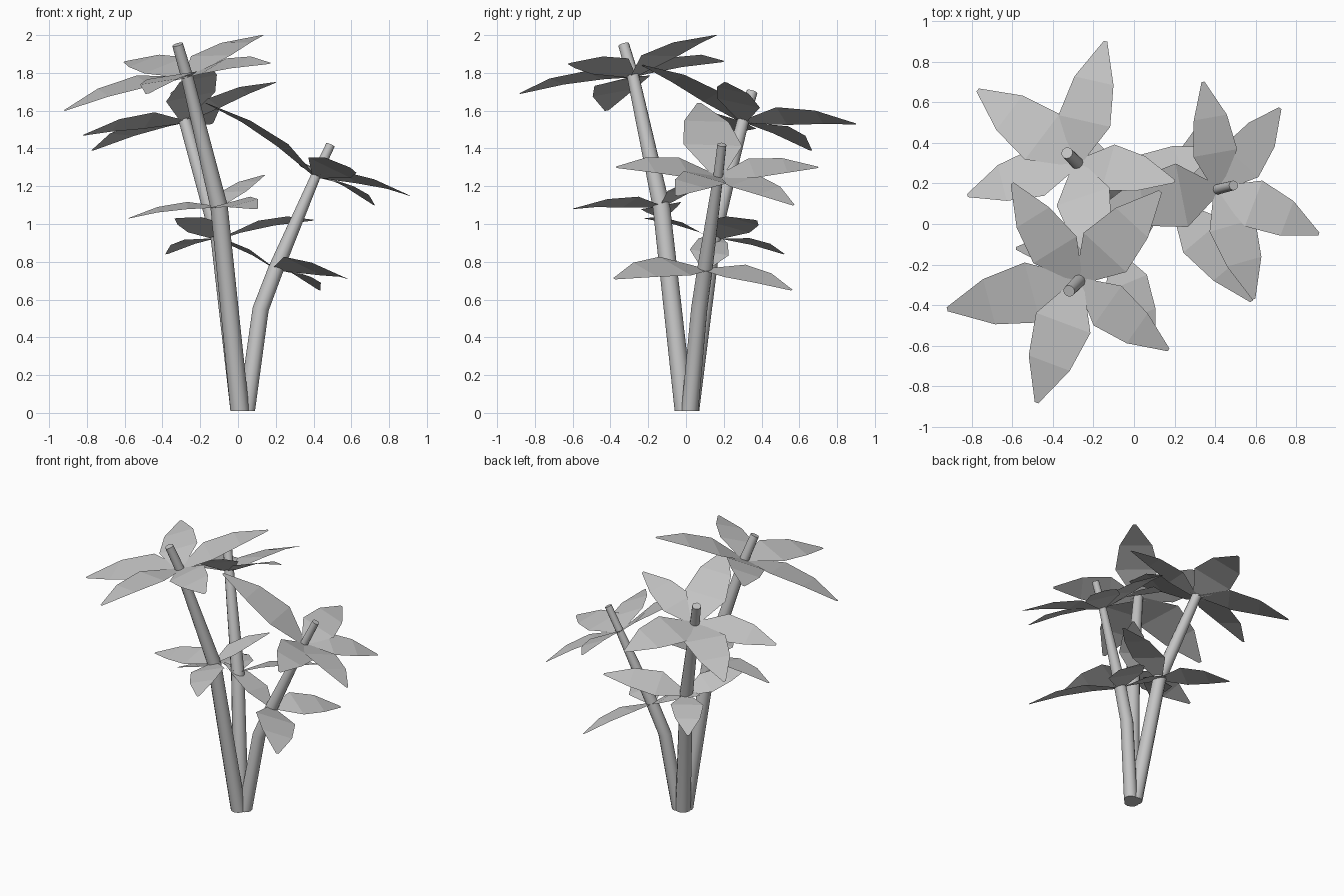
import bpy, bmesh, math
from mathutils import Vector

cube = bpy.data.objects.get("Cube")
if cube:
    bpy.data.objects.remove(cube, do_unlink=True)

grey = bpy.data.materials.new("plant_grey")
grey.use_nodes = True
colour = (0.55, 0.55, 0.55, 1)
grey.diffuse_color = colour
grey.node_tree.nodes["Principled BSDF"].inputs["Base Color"].default_value = colour


def finish(bm, name):
    mesh = bpy.data.meshes.new(name)
    bm.to_mesh(mesh)
    bm.free()
    mesh.materials.append(grey)
    obj = bpy.data.objects.new(name, mesh)
    bpy.context.collection.objects.link(obj)
    return obj


def make_stalk(name, path, radii, sides=12):
    """Tapered tube through the path points, capped at both ends."""
    bm = bmesh.new()
    pts = [Vector(p) for p in path]
    rings = []
    for i, (p, r) in enumerate(zip(pts, radii)):
        axis = pts[min(i + 1, len(pts) - 1)] - pts[max(i - 1, 0)]
        if i == 0:
            axis = Vector((0, 0, 1))
        axis.normalize()
        u = Vector((0, 1, 0)).cross(axis).normalized()
        v = axis.cross(u)
        angles = [math.tau * k / sides for k in range(sides)]
        rings.append([bm.verts.new(p + r * (u * math.cos(a) + v * math.sin(a))) for a in angles])
    for low, high in zip(rings, rings[1:]):
        for k in range(sides):
            j = (k + 1) % sides
            bm.faces.new((low[k], low[j], high[j], high[k]))
    bm.faces.new(rings[0][::-1])
    bm.faces.new(rings[-1])
    obj = finish(bm, name)
    bpy.ops.object.select_all(action="DESELECT")
    obj.select_set(True)
    bpy.context.view_layer.objects.active = obj
    bpy.ops.object.shade_smooth_by_angle(angle=math.radians(40))


# Leaf stations: distance along, half width, arch height, all per unit of length
LEAF = [(0.0, 0.035, 0.0), (0.34, 0.225, 0.06), (0.67, 0.17, 0.055), (1.0, 0.015, 0.0)]


def make_whorl(name, centre, axis, tips):
    """Thin arched leaves spreading from one point of a stalk."""
    bm = bmesh.new()
    c = Vector(centre)
    for tip in tips:
        run = Vector(tip) - c
        size = run.length
        side = Vector(axis).cross(run).normalized()
        up = run.cross(side).normalized()
        rows = []
        for t, w, h in LEAF:
            mid = c + run * t + up * h * size
            rows.append([bm.verts.new(mid + side * s * w * size) for s in (-1, 1)])
        for a, b in zip(rows, rows[1:]):
            bm.faces.new((a[0], b[0], b[1], a[1]))
    finish(bm, name)


# Tall stalk
make_stalk("tall_stalk",
           [(0.01, -0.01, 0.01), (-0.1, -0.13, 1.09), (-0.27, -0.28, 1.78), (-0.32, -0.33, 1.95)],
           [0.05, 0.046, 0.032, 0.029])
make_whorl("tall_upper_leaves", (-0.27, -0.28, 1.78), (-0.25, -0.25, 1),
           [(-0.92, -0.42, 1.6), (-0.48, -0.88, 1.69), (0.17, -0.62, 1.85),
            (0.13, 0.16, 2.0), (-0.6, 0.2, 1.86)])
make_whorl("tall_lower_leaves", (-0.1, -0.13, 1.09), (-0.2, -0.18, 1),
           [(-0.58, -0.12, 1.03), (0.1, -0.6, 1.08), (0.14, 0.16, 1.26)])

# Middle stalk
make_stalk("middle_stalk",
           [(0.01, 0.02, 0.01), (-0.1, 0.14, 0.92), (-0.28, 0.3, 1.54), (-0.33, 0.35, 1.7)],
           [0.05, 0.044, 0.032, 0.029])
make_whorl("middle_upper_leaves", (-0.28, 0.3, 1.54), (-0.3, 0.3, 1),
           [(-0.77, 0.66, 1.39), (-0.14, 0.9, 1.53), (0.2, 0.21, 1.75),
            (-0.16, -0.23, 1.84), (-0.82, 0.14, 1.47)])
make_whorl("middle_lower_leaves", (-0.1, 0.14, 0.92), (-0.2, 0.2, 1),
           [(-0.38, 0.52, 0.84), (0.4, 0.37, 1.02), (-0.33, -0.22, 1.03)])

# Short stalk
make_stalk("short_stalk",
           [(0.045, 0.02, 0.01), (0.12, 0.07, 0.55), (0.2, 0.1, 0.76),
            (0.41, 0.17, 1.25), (0.49, 0.19, 1.42)],
           [0.045, 0.043, 0.041, 0.026, 0.024])
make_whorl("short_upper_leaves", (0.41, 0.17, 1.25), (0.45, 0.12, 1),
           [(0.91, -0.05, 1.15), (0.72, 0.57, 1.1), (0.34, 0.7, 1.3),
            (-0.17, 0.07, 1.64), (0.59, -0.37, 1.3)])
make_whorl("short_lower_leaves", (0.2, 0.1, 0.76), (0.4, 0.12, 1),
           [(0.58, -0.38, 0.71), (0.43, 0.56, 0.65), (-0.22, 0.16, 0.95)])
